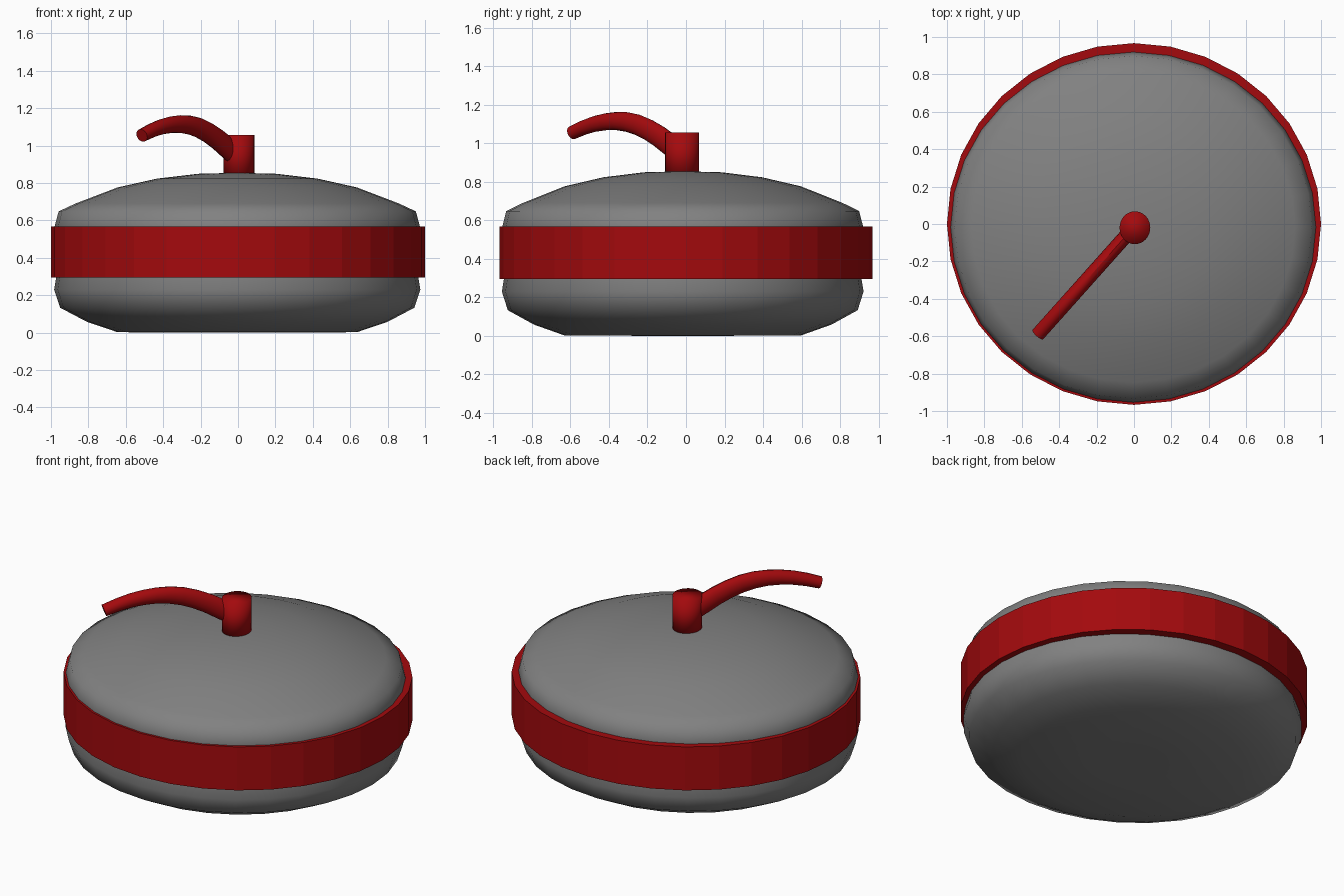
import bpy, bmesh
from math import sin, cos, pi
from mathutils import Vector

if "Cube" in bpy.data.objects:
    bpy.data.objects.remove(bpy.data.objects["Cube"])


def paint(name, colour):
    mat = bpy.data.materials.new(name)
    mat.diffuse_color = (*colour, 1)
    mat.use_nodes = True
    mat.node_tree.nodes["Principled BSDF"].inputs["Base Color"].default_value = mat.diffuse_color
    return mat


red = paint("red_paint", (0.37, 0.003, 0.004))
granite = paint("dark_granite", (0.22, 0.22, 0.22))


def loft(name, rings, material, closed=False, smooth=True):
    """Skin a list of equal-length point rings into one object."""
    bm = bmesh.new()
    loops = [[bm.verts.new(p) for p in ring] for ring in rings]
    pairs = list(zip(loops, loops[1:]))
    if closed:
        pairs.append((loops[-1], loops[0]))
    for a, b in pairs:
        n = len(a)
        for i in range(n):
            j = (i + 1) % n
            bm.faces.new((a[i], a[j], b[j], b[i]))
    if not closed:
        bm.faces.new(loops[0])
        bm.faces.new(loops[-1])
    bmesh.ops.recalc_face_normals(bm, faces=bm.faces)
    for f in bm.faces:
        f.smooth = smooth
    mesh = bpy.data.meshes.new(name)
    bm.to_mesh(mesh)
    bm.free()
    obj = bpy.data.objects.new(name, mesh)
    bpy.context.collection.objects.link(obj)
    mesh.materials.append(material)
    return obj


def turned(profile, centre, squash, sides=32):
    """Rings for a lathe profile of (radius, z), squashed in y."""
    cx, cy = centre
    return [[(cx + r * cos(2 * pi * i / sides), cy + r * squash * sin(2 * pi * i / sides), z)
             for i in range(sides)] for r, z in profile]


# stone body
body = [(0.2, 0), (0.64, 0.002), (0.805, 0.058), (0.947, 0.133), (0.979, 0.23),
        (0.967, 0.30), (0.967, 0.50), (0.977, 0.565), (0.955, 0.648), (0.865, 0.69),
        (0.64, 0.776), (0.43, 0.823), (0.21, 0.849), (0.05, 0.853)]
loft("stone_body", turned(body, (-0.004, -0.017), 0.959), granite)

# faceted band around the middle
band = [(1.0, 0.295), (1.0, 0.567), (0.93, 0.567), (0.93, 0.295)]
loft("band", turned(band, (0, 0), 0.967), red, closed=True, smooth=False)

# handle post
post = [(0.082, 0.82), (0.082, 1.056)]
loft("handle_post", turned(post, (0.005, -0.02), 1.07), red)

# curved, tapering grip: (x, centre z, half height)
path = [(-0.02, 0.955, 0.060), (-0.06, 0.991, 0.060), (-0.11, 1.034, 0.058), (-0.16, 1.069, 0.056),
        (-0.21, 1.095, 0.054), (-0.26, 1.110, 0.051), (-0.31, 1.115, 0.047),
        (-0.36, 1.111, 0.044), (-0.41, 1.100, 0.041), (-0.46, 1.081, 0.038), (-0.514, 1.054, 0.035)]
points = [Vector((x, -0.06 + (x + 0.04) * 1.12, z)) for x, z, h in path]
grip = []
for k, p in enumerate(points):
    tangent = (points[min(k + 1, len(points) - 1)] - points[max(k - 1, 0)]).normalized()
    side = tangent.cross(Vector((0, 0, 1))).normalized()
    up = side.cross(tangent)
    grip.append([p + side * 0.038 * cos(2 * pi * i / 16) + up * path[k][2] * sin(2 * pi * i / 16)
                 for i in range(16)])
handle = loft("handle_grip", grip, red)
bpy.context.view_layer.objects.active = handle
handle.select_set(True)
bpy.ops.object.shade_smooth_by_angle()
